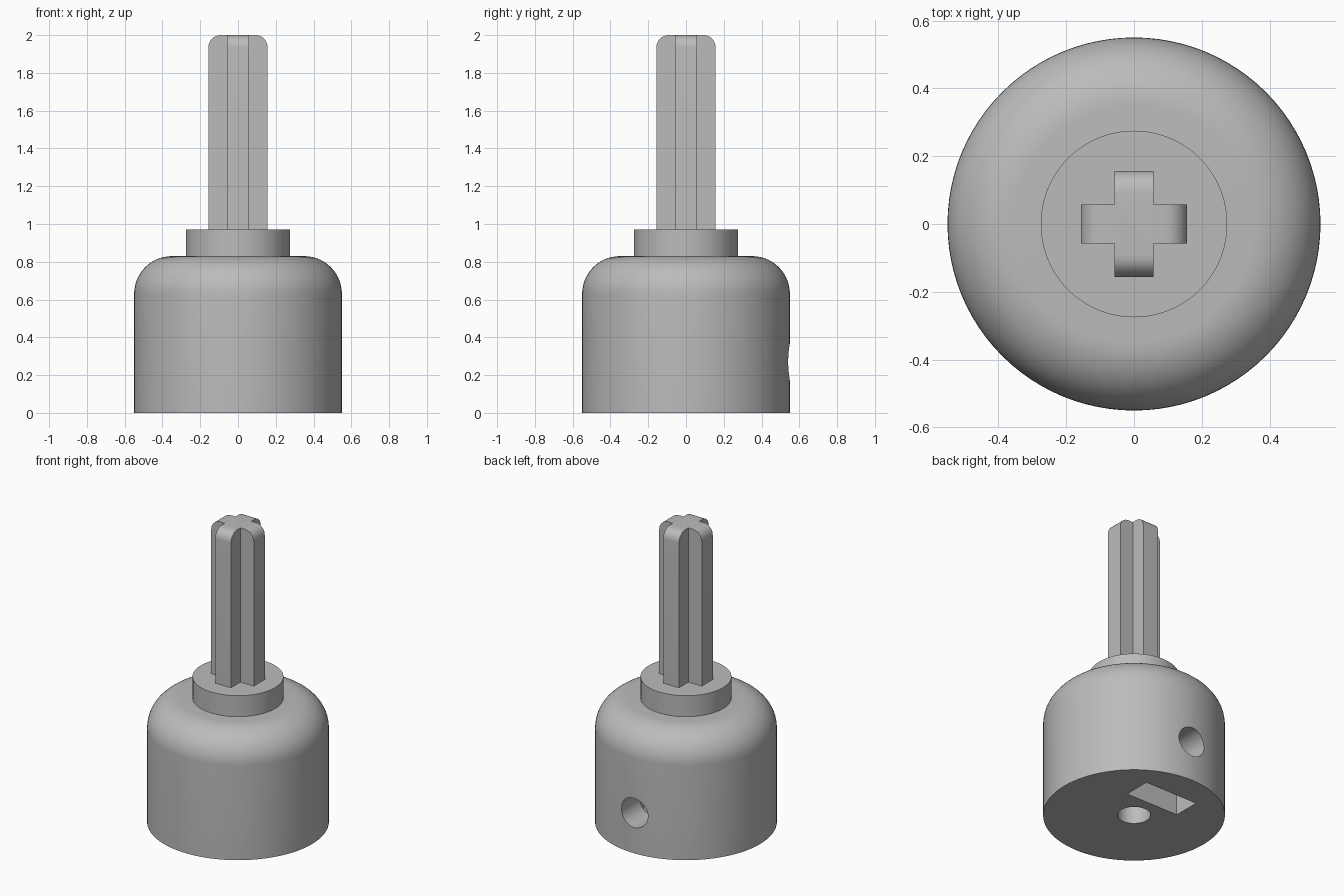
import bpy, bmesh, math

if "Cube" in bpy.data.objects:
    bpy.data.objects.remove(bpy.data.objects["Cube"])

grey = bpy.data.materials.new("light_grey")
grey.diffuse_color = (0.5, 0.5, 0.5, 1)
grey.use_nodes = True
grey.node_tree.nodes["Principled BSDF"].inputs["Base Color"].default_value = grey.diffuse_color


def make(name, bm, material=grey):
    bmesh.ops.recalc_face_normals(bm, faces=bm.faces)
    mesh = bpy.data.meshes.new(name)
    bm.to_mesh(mesh)
    bm.free()
    mesh.materials.append(material)
    ob = bpy.data.objects.new(name, mesh)
    bpy.context.collection.objects.link(ob)
    return ob


def skin(name, rings):
    """Join matching rings of points with quads and cap both ends."""
    bm = bmesh.new()
    rows = [[bm.verts.new(p) for p in ring] for ring in rings]
    n = len(rows[0])
    for low, high in zip(rows, rows[1:]):
        for i in range(n):
            j = (i + 1) % n
            bm.faces.new((low[i], low[j], high[j], high[i]))
    bm.faces.new(rows[0][::-1])
    bm.faces.new(rows[-1])
    return make(name, bm)


def lathe(name, profile, n=96):
    return skin(name, [[(r * math.cos(2 * math.pi * i / n), r * math.sin(2 * math.pi * i / n), z)
                        for i in range(n)] for r, z in profile])


def smooth(ob):
    bpy.ops.object.select_all(action='DESELECT')
    ob.select_set(True)
    bpy.context.view_layer.objects.active = ob
    bpy.ops.object.shade_smooth_by_angle(angle=math.radians(30))


def cut(ob, cutter):
    mod = ob.modifiers.new("cut", 'BOOLEAN')
    mod.operation, mod.solver, mod.object = 'DIFFERENCE', 'EXACT', cutter
    bpy.context.view_layer.objects.active = ob
    bpy.ops.object.modifier_apply(modifier=mod.name)
    bpy.data.objects.remove(cutter)


def arc(r, z, radius, steps):
    """Quarter round from a vertical side to a flat top."""
    return [(r - radius + radius * math.cos(a), z - radius + radius * math.sin(a))
            for a in (math.pi / 2 * k / steps for k in range(steps + 1))]


# Hub with a rounded shoulder
hub = lathe("hub", [(0.55, 0)] + arc(0.55, 0.83, 0.2, 14))

# Motor shaft bore from below
cut(hub, lathe("bore_cutter", [(0.1, -0.1), (0.1, 0.7)], 48))

# Pocket for a nut, open at the bottom
x, y0, y1 = 0.195, 0.17, 0.35
cut(hub, skin("pocket_cutter", [[(-x, y0, z), (x, y0, z), (x, y1, z), (-x, y1, z)]
                                for z in (-0.1, 0.47)]))

# Set screw hole from the back into the bore
screw = lathe("screw_cutter", [(0.098, 0.0), (0.098, 0.7)], 48)
screw.rotation_euler.x = -math.pi / 2
screw.location.z = 0.27
bpy.context.view_layer.update()
cut(hub, screw)
smooth(hub)

# Collar
smooth(lathe("collar", [(0.275, 0.8), (0.275, 0.97)]))


# Cross-shaped shaft with rounded arm tips
def cross(e, z, a=0.058):
    arm = [(e, -a), (e, a), (a, a)]
    pts = []
    for _ in range(4):
        pts += arm
        arm = [(-q, p) for p, q in arm]
    return [(p, q, z) for p, q in pts]


shaft = skin("cross_shaft", [cross(e, z) for e, z in [(0.157, 0.95)] + arc(0.157, 2.0, 0.065, 8)])
smooth(shaft)
